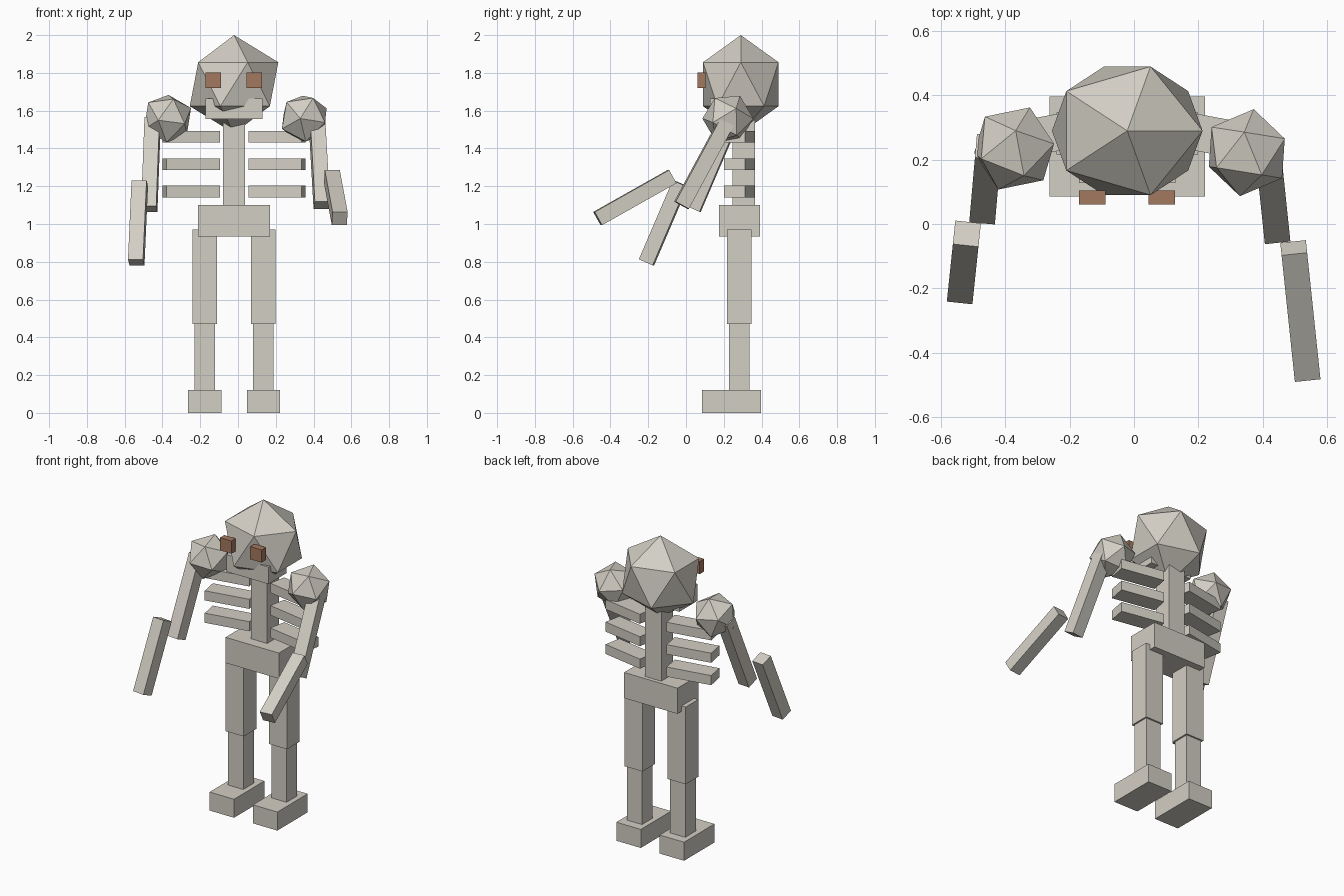
import bpy
from math import radians
from mathutils import Euler, Vector

cube = bpy.data.objects.get("Cube")
if cube:
    bpy.data.objects.remove(cube, do_unlink=True)


def make_material(name, rgb):
    mat = bpy.data.materials.new(name)
    mat.use_nodes = True
    mat.diffuse_color = (*rgb, 1)
    mat.node_tree.nodes["Principled BSDF"].inputs["Base Color"].default_value = (*rgb, 1)
    return mat


bone = make_material("bone", (0.65, 0.62, 0.555))
rust = make_material("rust_brown", (0.37, 0.188, 0.112))


def finish(name, loc, scale, rot, mat):
    obj = bpy.context.object
    obj.name = obj.data.name = name
    obj.location, obj.scale = loc, scale
    obj.rotation_euler = [radians(a) for a in rot]
    obj.data.materials.append(mat)
    return obj


def box(name, loc, size, rot=(0, 0, 0), mat=bone):
    bpy.ops.mesh.primitive_cube_add(size=1)
    return finish(name, loc, size, rot, mat)


def ball(name, loc, radii, rot=(0, 0, 0)):
    bpy.ops.mesh.primitive_ico_sphere_add(subdivisions=1, radius=1)
    return finish(name, loc, radii, rot, bone)


def limb(name, top, length, rot, width=0.08):
    """Square bar hanging from its top centre along its own -z."""
    down = Euler([radians(a) for a in rot]).to_matrix() @ Vector((0, 0, -length / 2))
    box(name, Vector(top) + down, (width, width, length), rot)


# Head, jaw and eyes
MID = -0.021
ball("head", (MID, 0.29, 1.74), (0.262, 0.235, 0.26))
box("jaw", (MID, 0.22, 1.61), (0.3, 0.186, 0.11))
for side, x in (("left", 0.086), ("right", -0.13)):
    box(side + "_eye", (x, 0.082, 1.76), (0.082, 0.044, 0.082), mat=rust)

# Spine and pelvis
box("spine", (MID, 0.305, 1.33), (0.116, 0.12, 0.5))
box("pelvis", (MID, 0.283, 1.018), (0.382, 0.215, 0.166))

for side, s in (("left", 1), ("right", -1)):
    # Ribs, outer ends swept forward
    for i in range(3):
        box(f"{side}_rib_{i + 1}", (MID + s * 0.227, 0.283, 1.172 + i * 0.145),
            (0.287, 0.114, 0.062), (0, 0, -10.5 * s))
    # Legs
    x = MID + s * 0.155
    box(side + "_thigh", (x, 0.282, 0.72), (0.13, 0.13, 0.5))
    box(side + "_shin", (x, 0.282, 0.295), (0.109, 0.109, 0.36))
    box(side + "_foot", (x, 0.241, 0.06), (0.175, 0.31, 0.12))

# Arms, posed differently on each side
ball("left_shoulder", (0.351, 0.222, 1.558), (0.137,) * 3, (-28, 0, 7))
limb("left_upper_arm", (0.418, 0.217, 1.545), 0.507, (-28.5, 0, 6))
limb("left_forearm", (0.497, -0.074, 1.251), 0.454, (-60.7, 0, 6))
ball("right_shoulder", (-0.373, 0.235, 1.558), (0.137,) * 3, (-24, 0, -5))
limb("right_upper_arm", (-0.452, 0.24, 1.55), 0.511, (-23.3, 0, -5))
limb("right_forearm", (-0.52, -0.03, 1.215), 0.455, (-23.3, 0, -6))
